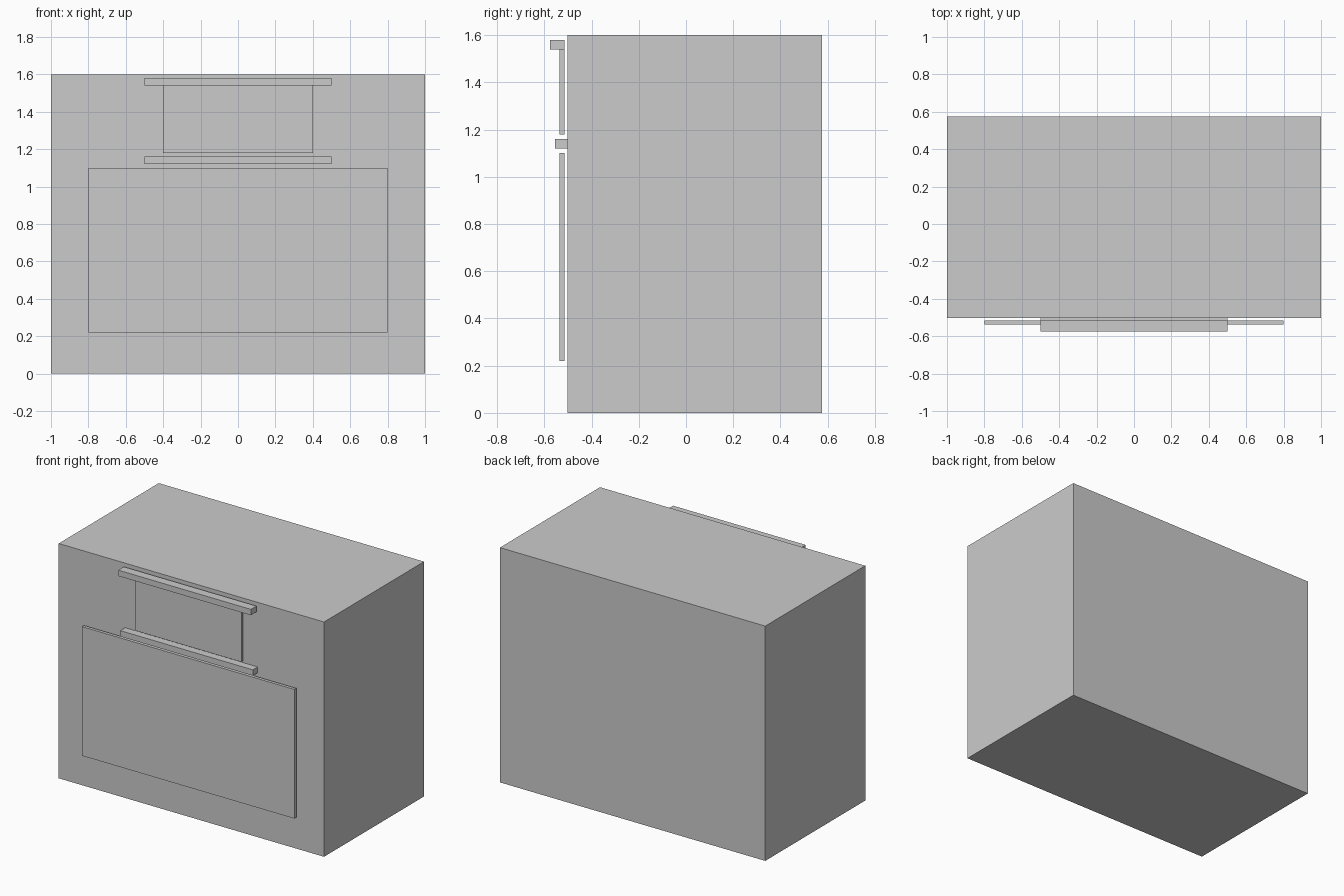
import bpy
import bmesh
from mathutils import Vector

cube = bpy.data.objects.get("Cube")
if cube:
    bpy.data.objects.remove(cube, do_unlink=True)

# Single neutral finish
grey = bpy.data.materials.new("light_grey")
grey.use_nodes = True
colour = (0.6, 0.6, 0.6, 1)
grey.diffuse_color = colour
grey.node_tree.nodes["Principled BSDF"].inputs["Base Color"].default_value = colour


def box(name, half_width, y_range, z_range):
    """Flat-faced box centred on x = 0."""
    low = Vector((-half_width, y_range[0], z_range[0]))
    high = Vector((half_width, y_range[1], z_range[1]))
    bm = bmesh.new()
    bmesh.ops.create_cube(bm, size=1)
    bmesh.ops.scale(bm, vec=high - low, verts=bm.verts)
    bmesh.ops.translate(bm, vec=(low + high) / 2, verts=bm.verts)
    mesh = bpy.data.meshes.new(name)
    bm.to_mesh(mesh)
    bm.free()
    mesh.materials.append(grey)
    obj = bpy.data.objects.new(name, mesh)
    bpy.context.collection.objects.link(obj)
    return obj


# Cabinet
FRONT, BACK = -0.502, 0.575
box("cabinet_body", 1, (FRONT, BACK), (0, 1.6))

# Thin panels standing just off the front
PANEL = (-0.536, -0.515)
box("door_panel", 0.8, PANEL, (0.22, 1.1))
box("control_panel", 0.4, PANEL, (1.18, 1.54))

# Horizontal bars
box("door_handle", 0.5, (-0.554, FRONT), (1.12, 1.16))
box("top_rail", 0.5, (-0.575, PANEL[1]), (1.54, 1.58))
